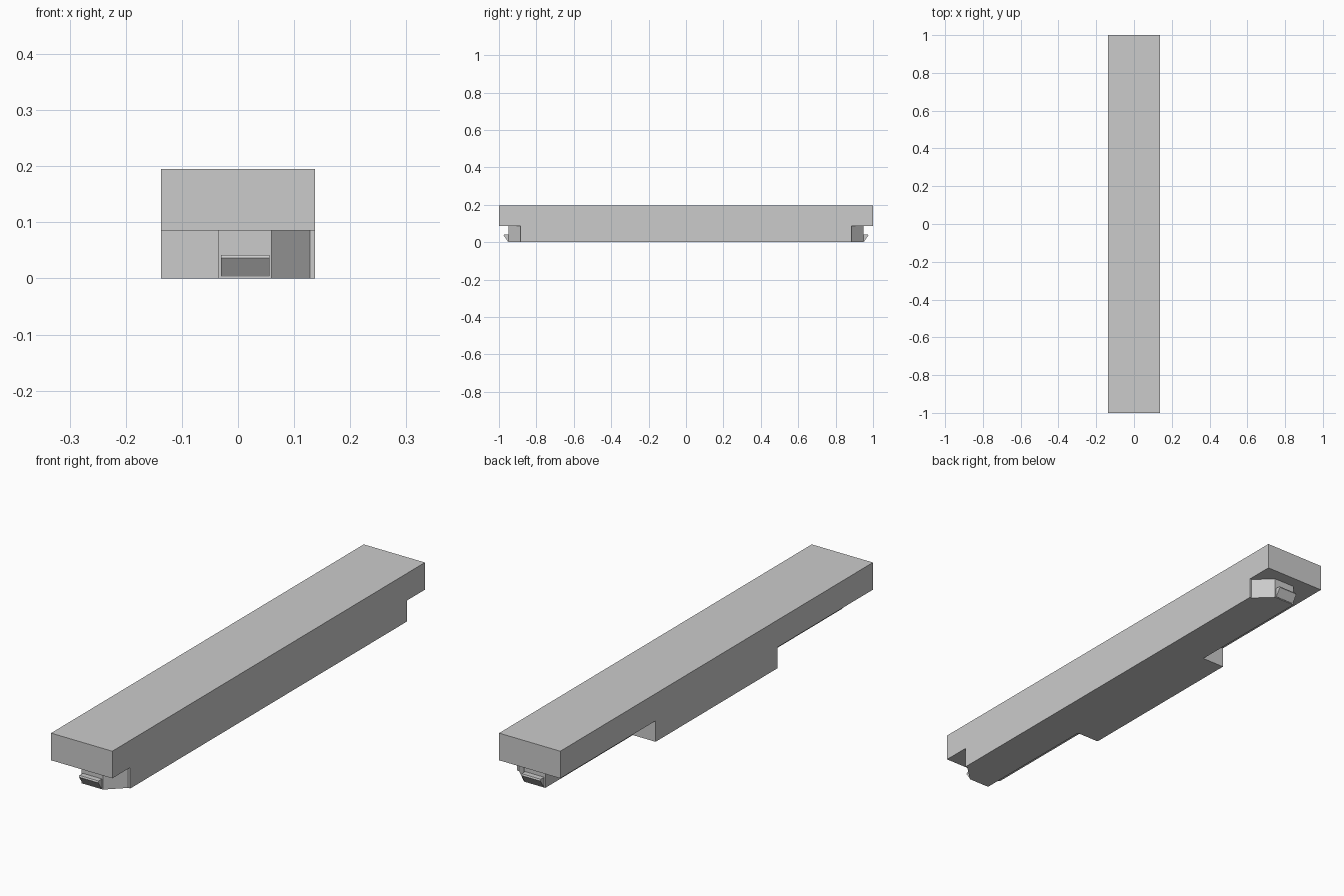
import bpy
import bmesh

cube = bpy.data.objects.get("Cube")
if cube:
    bpy.data.objects.remove(cube, do_unlink=True)

grey = bpy.data.materials.new("plain grey")
grey.use_nodes = True
grey.diffuse_color = (0.6, 0.6, 0.6, 1)
grey.node_tree.nodes["Principled BSDF"].inputs["Base Color"].default_value = (0.6, 0.6, 0.6, 1)


def extrude_profile(name, points, offset):
    """Extrude a closed 3D outline along an offset into a solid."""
    bm = bmesh.new()
    face = bm.faces.new([bm.verts.new(p) for p in points])
    extruded = bmesh.ops.extrude_face_region(bm, geom=[face])["geom"]
    top = [v for v in extruded if isinstance(v, bmesh.types.BMVert)]
    bmesh.ops.translate(bm, verts=top, vec=offset)
    bmesh.ops.recalc_face_normals(bm, faces=bm.faces)
    mesh = bpy.data.meshes.new(name)
    bm.to_mesh(mesh)
    bm.free()
    mesh.materials.append(grey)
    obj = bpy.data.objects.new(name, mesh)
    bpy.context.collection.objects.link(obj)
    return obj


HALF_WIDTH = 0.137
LEDGE = 0.085
TOP = 0.195

# Long top bar
extrude_profile(
    "top_bar",
    [(-HALF_WIDTH, -1, LEDGE), (HALF_WIDTH, -1, LEDGE),
     (HALF_WIDTH, 1, LEDGE), (-HALF_WIDTH, 1, LEDGE)],
    (0, 0, TOP - LEDGE))

# Lower body: wide in the middle, narrow tongues with a chamfered corner
half = [(-HALF_WIDTH, 0.39), (-0.035, 0.39), (-0.035, 0.95),
        (0.06, 0.95), (0.128, 0.885), (HALF_WIDTH, 0.885)]
outline = half + [(x, -y) for x, y in reversed(half)]
extrude_profile("lower_body", [(x, y, 0) for x, y in outline], (0, 0, LEDGE))

# Wedge catches on both tongue ends
for name, side in (("front_catch", -1), ("back_catch", 1)):
    wedge = [(0.945, 0.003), (0.952, 0.003), (0.975, 0.036), (0.972, 0.042), (0.945, 0.042)]
    extrude_profile(name, [(-0.03, side * y, z) for y, z in wedge], (0.086, 0, 0))
